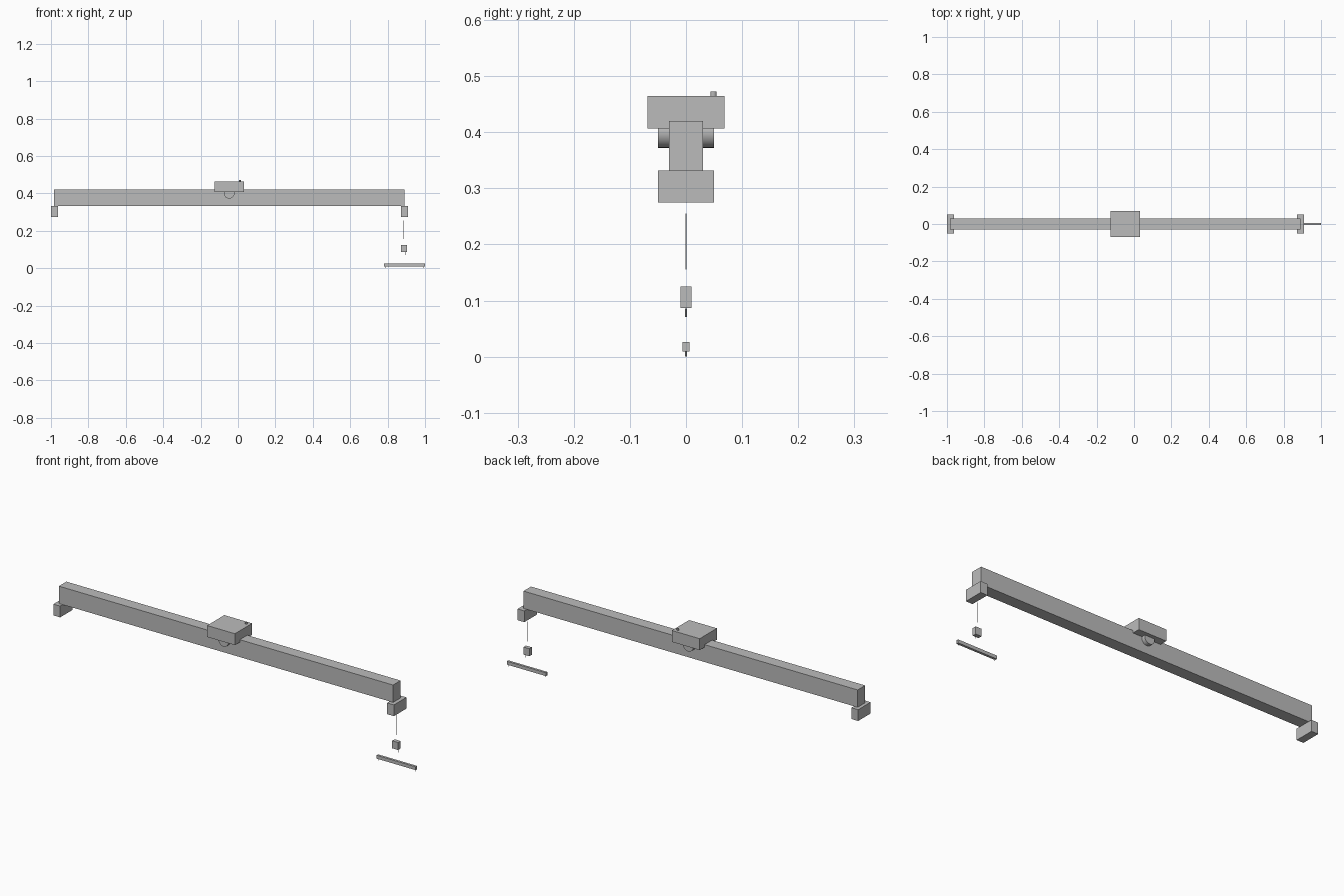
import bpy
from math import pi

cube = bpy.data.objects.get("Cube")
if cube:
    bpy.data.objects.remove(cube, do_unlink=True)

# Single painted-steel colour
GREY = (0.5, 0.5, 0.5, 1)
steel = bpy.data.materials.new("steel_grey")
steel.use_nodes = True
steel.diffuse_color = GREY
steel.node_tree.nodes["Principled BSDF"].inputs["Base Color"].default_value = GREY


def finish(name):
    obj = bpy.context.object
    obj.name = name
    obj.data.materials.append(steel)
    return obj


def box(name, x, y, z):
    """Box spanning the given (low, high) ranges."""
    spans = (x, y, z)
    bpy.ops.mesh.primitive_cube_add(size=1, location=[(a + b) / 2 for a, b in spans])
    obj = finish(name)
    obj.scale = [b - a for a, b in spans]
    bpy.ops.object.transform_apply(location=False, rotation=False, scale=True)
    return obj


def rod(name, centre, radius, length, sides=12, rotation=(0, 0, 0)):
    bpy.ops.mesh.primitive_cylinder_add(vertices=sides, radius=radius, depth=length,
                                        location=centre, rotation=rotation)
    obj = finish(name)
    bpy.ops.object.shade_smooth_by_angle()
    return obj


# Bridge girder on its two end carriages
box("bridge_girder", (-0.983, 0.89), (-0.03, 0.03), (0.332, 0.42))
for side, x in (("right", -0.981), ("left", 0.89)):
    box(side + "_end_carriage", (x - 0.019, x + 0.019), (-0.05, 0.05), (0.275, 0.332))

# Trolley with its cable drum and small beacon
box("trolley", (-0.125, 0.031), (-0.069, 0.069), (0.407, 0.465))
rod("cable_drum", (-0.047, 0, 0.4), 0.028, 0.1, 24, (pi / 2, 0, 0))
rod("beacon", (0.011, 0.049, 0.469), 0.0055, 0.008)

# Hoist cable, hook block and hook
rod("hoist_cable", (0.887, 0, 0.205), 0.001, 0.1)
box("hook_block", (0.871, 0.904), (-0.01, 0.01), (0.087, 0.125))
rod("hook", (0.898, 0, 0.078), 0.0015, 0.015)

# Spreader beam with a lifting lug under each end
box("spreader_beam", (0.781, 1.0), (-0.006, 0.006), (0.009, 0.026))
for side, x in (("right", 0.787), ("left", 0.994)):
    rod(side + "_lifting_lug", (x, 0, 0.0045), 0.0015, 0.009)
